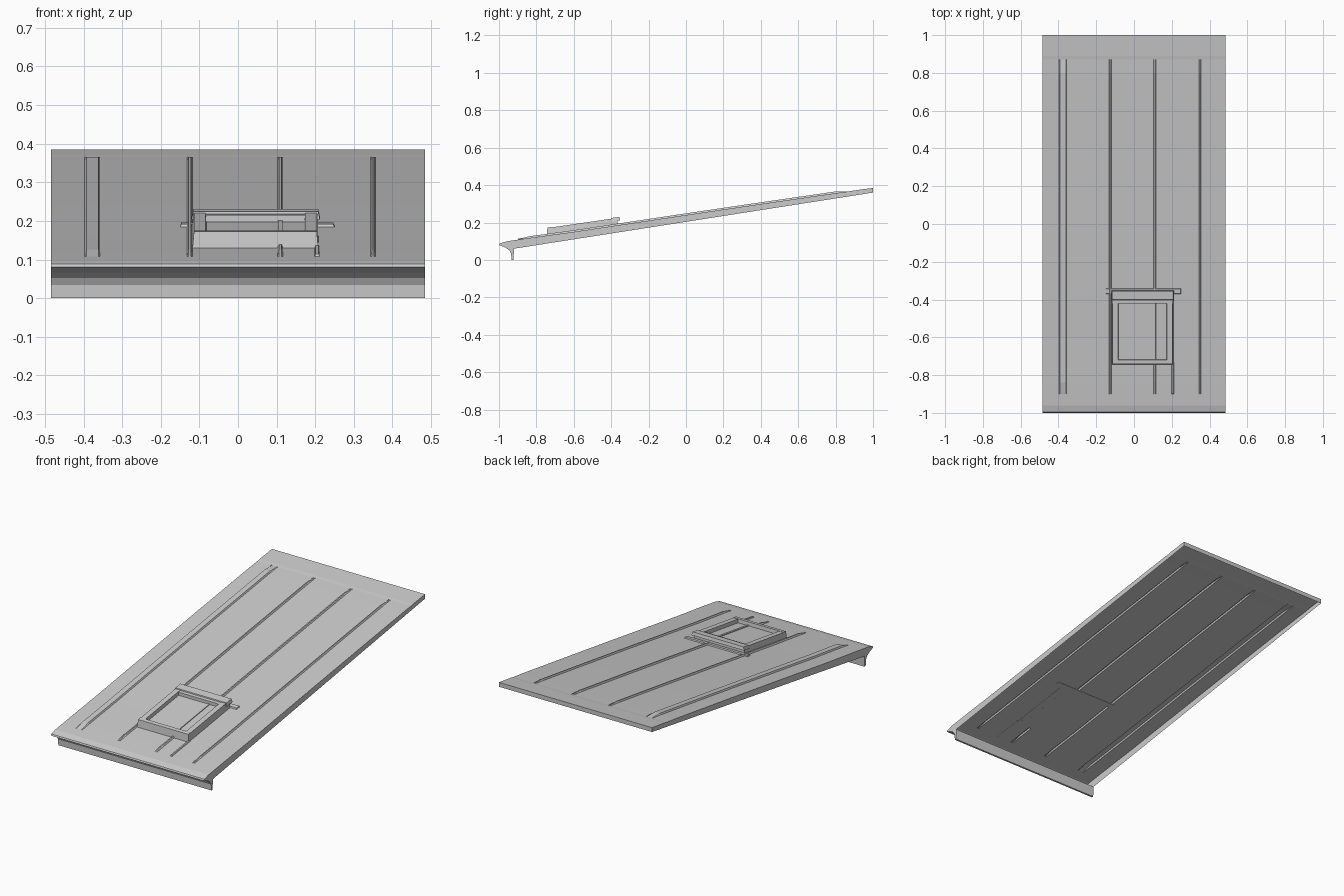
import bpy, bmesh

if "Cube" in bpy.data.objects:
    bpy.data.objects.remove(bpy.data.objects["Cube"])

HALF_W = 0.485

# Side profile (y, z): inside of drip lip, curved fascia, sloping top, back edge
FASCIA = [(-0.92, 0.06), (-0.922, 0.0), (-0.933, 0.0), (-0.935, 0.034),
          (-0.945, 0.052), (-0.965, 0.066), (-1.0, 0.08), (-0.996, 0.088)]
TOP = [(-0.96, 0.099), (-0.9, 0.108), (-0.84, 0.117), (-0.6, 0.15),
       (-0.3, 0.195), (0.0, 0.24), (0.4, 0.299), (0.8, 0.357),
       (0.87, 0.366), (0.89, 0.37), (1.0, 0.385)]
PROFILE = FASCIA + TOP + [(1.0, 0.36)]

# Standing seams: (left edge, right edge)
SEAMS = [(-0.397, -0.357), (-0.132, -0.118), (0.102, 0.117), (0.343, 0.356)]
SEAM_H = 0.009


def panel_z(y):
    for (y0, z0), (y1, z1) in zip(TOP, TOP[1:]):
        if y0 <= y <= y1:
            return z0 + (z1 - z0) * (y - y0) / (y1 - y0)
    return TOP[-1][1]


def finish(name, bm):
    me = bpy.data.meshes.new(name)
    bm.to_mesh(me)
    bm.free()
    ob = bpy.data.objects.new(name, me)
    bpy.context.collection.objects.link(ob)
    return ob


def sloped_bar(name, x0, x1, y0, y1, lo, hi, inset=0.0):
    """Box sheared to follow the roof; lo and hi are heights above the panel."""
    bm = bmesh.new()
    bmesh.ops.create_cube(bm, size=1.0)
    for v in bm.verts:
        top = v.co.z > 0
        d = inset if top else 0.0
        x = x1 - d if v.co.x > 0 else x0 + d
        y = y1 - d if v.co.y > 0 else y0 + d
        v.co = (x, y, panel_z(y) + (hi if top else lo))
    return finish(name, bm)


# Roof panel: open shell with raised seams, fascia and skirt
stations = [(-HALF_W, 0.0)]
for a, b in SEAMS:
    e = 0.004
    stations += [(a, 0.0), (a + e, SEAM_H), (b - e, SEAM_H), (b, 0.0)]
stations.append((HALF_W, 0.0))

bm = bmesh.new()
grid = []
for x, h in stations:
    col = []
    for y, z in PROFILE:
        lift = h if -0.86 < y < 0.82 else 0.0
        col.append(bm.verts.new((x, y, z + lift)))
    grid.append(col)
for c0, c1 in zip(grid, grid[1:]):
    for j in range(len(PROFILE) - 1):
        bm.faces.new((c0[j], c1[j], c1[j + 1], c0[j + 1]))
bm.faces.new(grid[0])
bm.faces.new(grid[-1][::-1])
finish("roof_panel", bm)

# Skylight frame
sloped_bar("skylight_left_rail", -0.118, -0.08, -0.735, -0.37, -0.002, 0.04, 0.004)
sloped_bar("skylight_right_rail", 0.17, 0.208, -0.735, -0.37, -0.002, 0.04, 0.004)
sloped_bar("skylight_front_rail", -0.118, 0.208, -0.745, -0.715, -0.002, 0.042, 0.004)
sloped_bar("skylight_back_rail", -0.116, 0.206, -0.42, -0.365, -0.002, 0.038)
sloped_bar("skylight_hood", -0.12, 0.212, -0.405, -0.352, 0.025, 0.044, 0.004)

# Glass with centre crease
sloped_bar("skylight_glass", -0.082, 0.172, -0.72, -0.415, -0.002, 0.02)
sloped_bar("skylight_glazing_bar", 0.102, 0.117, -0.72, -0.415, 0.015, 0.024, 0.002)

# Flashing behind and below the skylight
sloped_bar("back_flashing", -0.15, 0.25, -0.37, -0.34, -0.002, 0.007, 0.003)
sloped_bar("side_flashing", 0.198, 0.212, -0.9, -0.73, -0.001, 0.006, 0.003)
